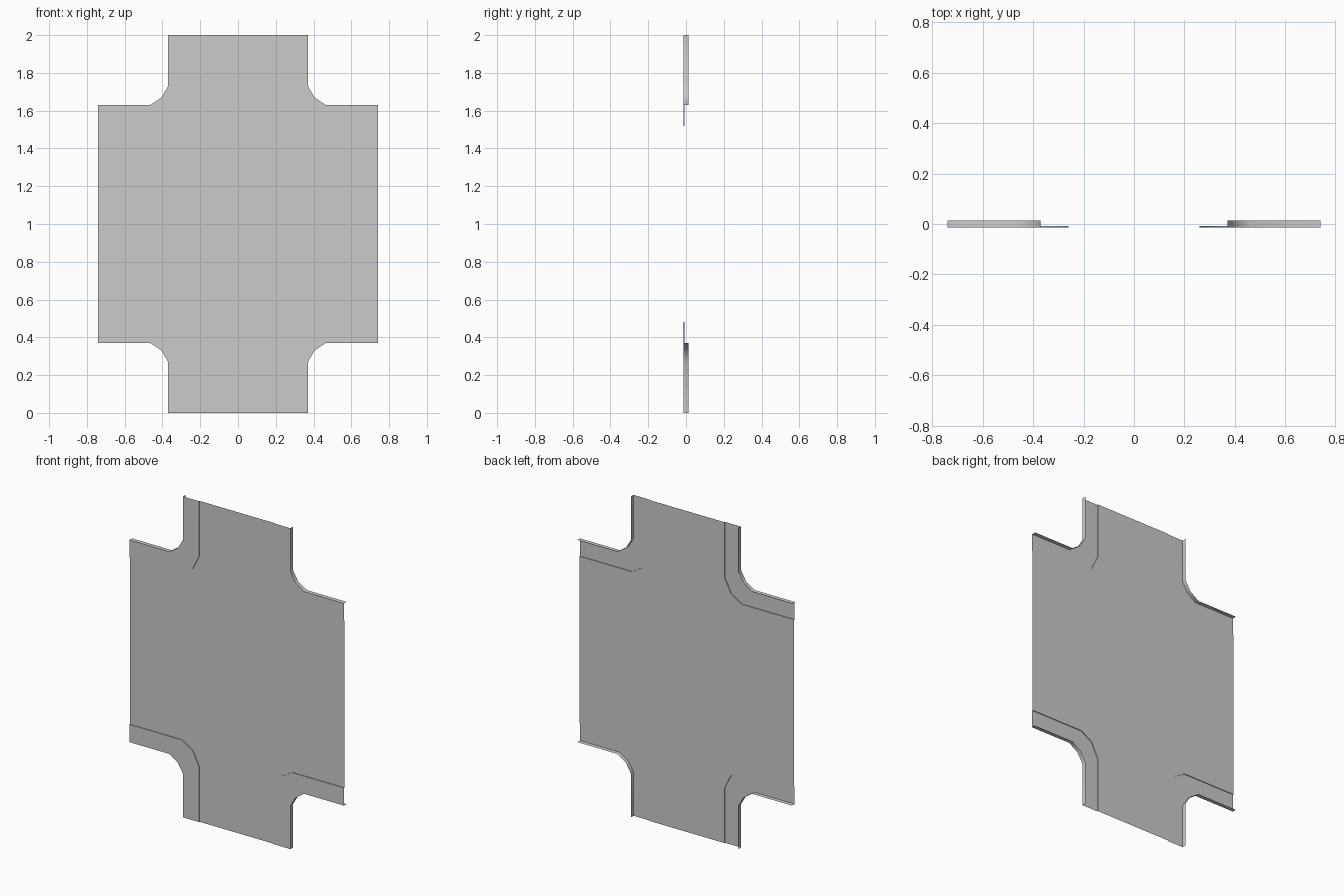
import bpy, bmesh, math

if "Cube" in bpy.data.objects:
    bpy.data.objects.remove(bpy.data.objects["Cube"])

# Depths along y: raised kerb top, road surface, skirt's rear edge
TOP, ROAD, BACK = -0.013, -0.008, 0.013
MID = 1.0  # height of the crossing's centre

# Quarter outlines as (x, height from centre), from the upper arm to the side arm
INNER = [(0.26, 1.0), (0.26, 0.655), (0.305, 0.565), (0.38, 0.52), (0.74, 0.52)]
OUTER = [(0.37, 1.0), (0.37, 0.73), (0.405, 0.67), (0.465, 0.63), (0.74, 0.63)]


def make_object(name, verts, faces):
    bm = bmesh.new()
    vs = [bm.verts.new(v) for v in verts]
    for f in faces:
        bm.faces.new([vs[i] for i in f])
    bm.normal_update()
    # Make the front faces look towards -y
    if sum(f.normal.y * f.calc_area() for f in bm.faces) > 0:
        bmesh.ops.reverse_faces(bm, faces=bm.faces[:])
    mesh = bpy.data.meshes.new(name)
    bm.to_mesh(mesh)
    bm.free()
    mesh.shade_smooth()
    mesh.set_sharp_from_angle(angle=math.radians(40))
    obj = bpy.data.objects.new(name, mesh)
    bpy.context.collection.objects.link(obj)
    return obj


def mirrored(path, y, sx, sz):
    return [(sx * x, y, MID + sz * z) for x, z in path]


# Road surface: one flat cross joined from the four quarter outlines
outline = []
for sx, sz, step in ((1, 1, 1), (1, -1, -1), (-1, -1, 1), (-1, 1, -1)):
    outline += mirrored(INNER, ROAD, sx, sz)[::step]
make_object("road_surface", outline, [range(len(outline))])

# Pavements: kerb step, flat walkway and outer skirt around each corner
n = len(INNER)
for sx, side in ((-1, "left"), (1, "right")):
    for sz, level in ((-1, "lower"), (1, "upper")):
        verts = []
        for path, y in ((INNER, ROAD), (INNER, TOP), (OUTER, TOP), (OUTER, BACK)):
            verts += mirrored(path, y, sx, sz)
        faces = [(r * n + i, r * n + i + 1, (r + 1) * n + i + 1, (r + 1) * n + i)
                 for r in range(3) for i in range(n - 1)]
        make_object(f"pavement_{level}_{side}", verts, faces)
